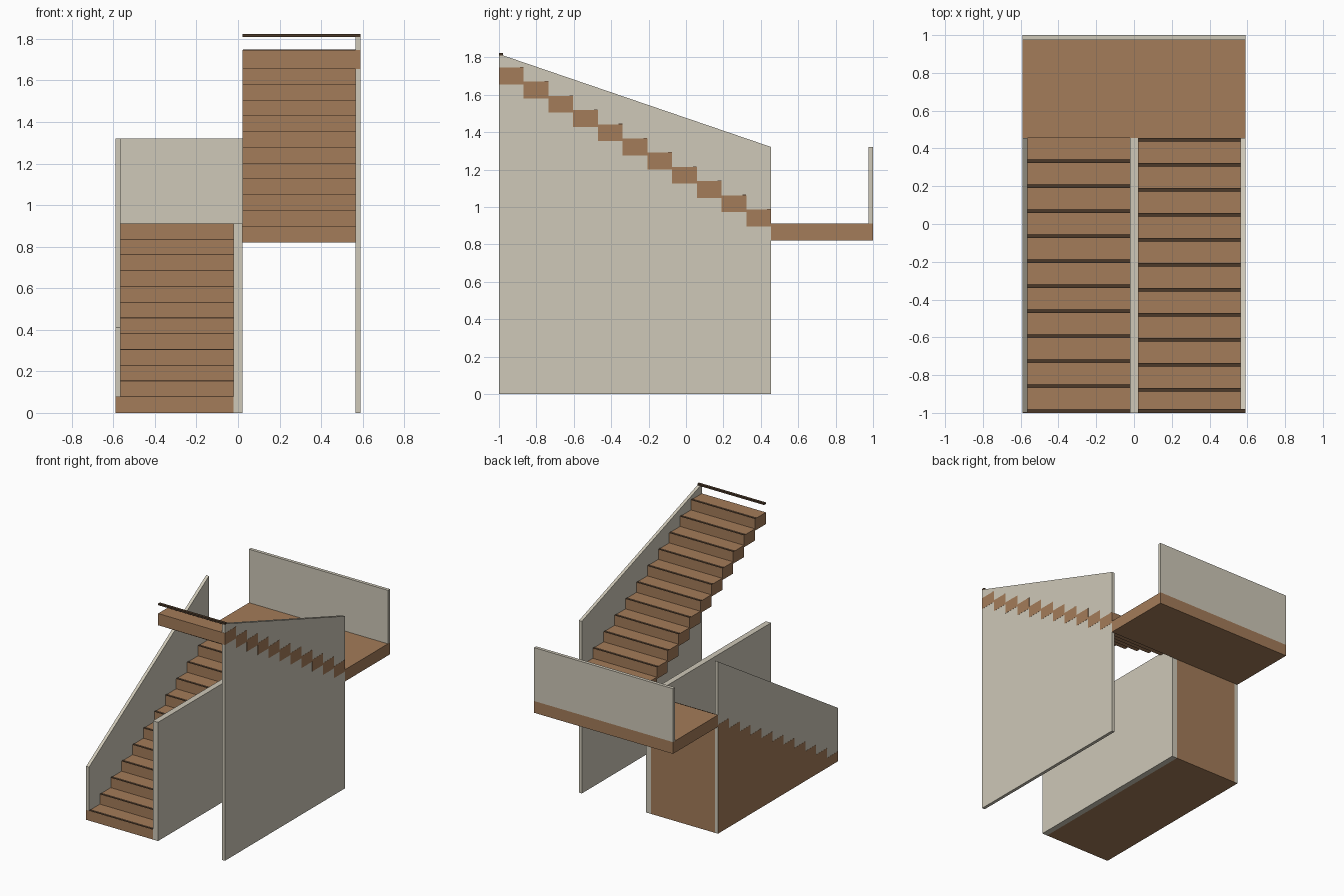
import bpy

if "Cube" in bpy.data.objects:
    bpy.data.objects.remove(bpy.data.objects["Cube"])

W, IN, MID = 0.59, 0.565, 0.022      # outer side, inner wall face, half spine wall
Y0, Y1 = -1.0, 0.455                 # flight start and landing edge
N = 11                               # treads per flight
RUN, RISE = (Y1 - Y0) / N, 0.0759
LAND = 12 * RISE                     # landing top
THICK, RAIL, E = 0.09, 0.41, 0.001   # E keeps touching skins from coinciding


def material(name, color):
    m = bpy.data.materials.new(name)
    m.diffuse_color = (*color, 1)
    m.use_nodes = True
    m.node_tree.nodes["Principled BSDF"].inputs["Base Color"].default_value = m.diffuse_color
    return m


wood = material("wood", (0.37, 0.20, 0.10))
dark = material("dark_wood", (0.07, 0.04, 0.022))
plaster = material("plaster", (0.62, 0.58, 0.48))


def make(name, verts, faces, mat):
    me = bpy.data.meshes.new(name)
    me.from_pydata(verts, [], faces)
    me.materials.append(mat)
    ob = bpy.data.objects.new(name, me)
    bpy.context.collection.objects.link(ob)
    return ob


def extrude(name, profile, x0, x1, mat):
    """Extrude a clockwise or anticlockwise (y, z) outline along x."""
    n = len(profile)
    area = sum(profile[i - 1][0] * profile[i][1] - profile[i][0] * profile[i - 1][1]
               for i in range(n))
    if area < 0:
        profile = profile[::-1]
    verts = [(x, y, z) for x in (x0, x1) for y, z in profile]
    faces = [list(range(n))[::-1], list(range(n, 2 * n))]
    faces += [[i, (i + 1) % n, n + (i + 1) % n, n + i] for i in range(n)]
    return make(name, verts, faces, mat)


def box(name, x0, x1, y0, y1, z0, z1, mat):
    return extrude(name, [(y0, z0), (y1, z0), (y1, z1), (y0, z1)], x0, x1, mat)


# Lower flight: solid stepped block
steps = [(Y1, 0), (Y0, 0)]
for i in range(N):
    z = (i + 1) * RISE
    steps += [(Y0 + i * RUN, z), (Y0 + (i + 1) * RUN, z)]
    if i < N - 1:
        continue
outline = [(Y1, 0), (Y0, 0)]
outline += steps[2:]
extrude("lower_flight", outline, -W, -MID, wood)

# Lower nosings
for i in range(N):
    y, z = Y0 + i * RUN, (i + 1) * RISE
    box(f"lower_nosing_{i + 1}", -W + E, -MID, y + E, y + 0.021, z - 0.011, z + 0.003, dark)

# Landing with its back parapet
box("landing", -W, W, Y1, 1, LAND - THICK, LAND, wood)
box("landing_parapet", -W, W, 0.975, 1, LAND, LAND + RAIL, plaster)

# Upper flight: open slab treads climbing back to the front
for i in range(N):
    y, z = Y1 - i * RUN, LAND + (i + 1) * RISE
    box(f"upper_tread_{i + 1}", MID, W, y - RUN, y, z - THICK, z, wood)
    box(f"upper_nosing_{i + 1}", MID + E, W - E, y - 0.021, y - E, z - 0.011, z + 0.003, dark)

# Edge strip of the floor above
top = 24 * RISE
box("top_nosing", MID, W, Y0, Y0 + 0.021, top - 0.012, top + 0.001, dark)

# Walls: low spine between flights, sloped walls outside
box("spine_wall", -MID, MID, Y0, Y1, 0, LAND, plaster)
extrude("lower_side_wall", [(Y0 + E, E), (Y1, E), (Y1, LAND + RAIL), (Y0 + E, RAIL)],
        -W + E, -IN, plaster)
extrude("upper_side_wall", [(Y0 + E, 0), (Y1, 0), (Y1, LAND + RAIL), (Y0 + E, top - 0.004)],
        IN, W - E, plaster)
